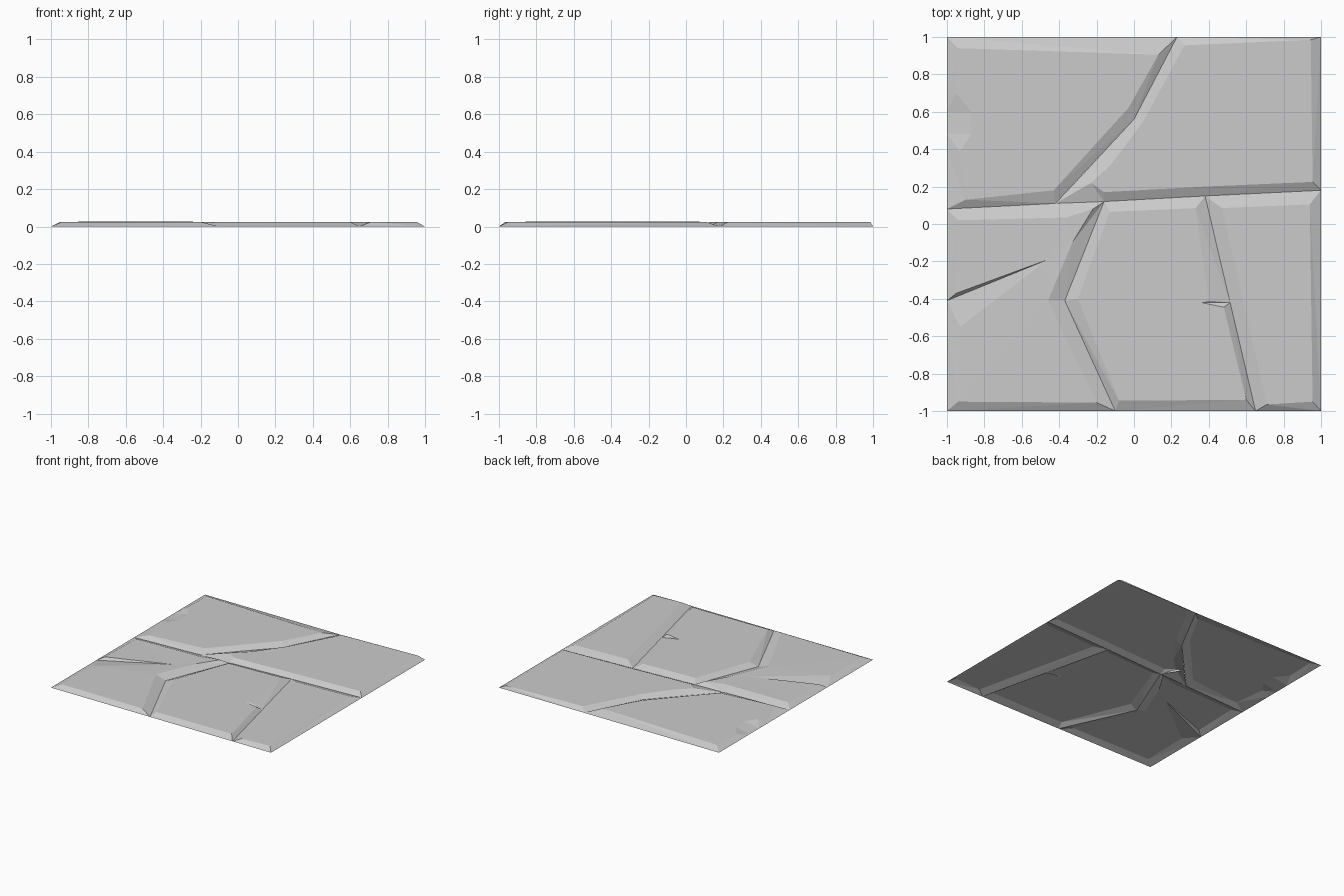
import bpy
import bmesh

TOP = 0.025    # height of the worn upper faces
RAISED = 0.028  # slightly lifted lip beside the crack

# Remove the default object
default_cube = bpy.data.objects.get("Cube")
if default_cube:
    bpy.data.objects.remove(default_cube, do_unlink=True)

# Single stone colour
stone_grey = bpy.data.materials.new("stone_grey")
stone_grey.use_nodes = True
stone_colour = (0.6, 0.6, 0.6, 1)
stone_grey.diffuse_color = stone_colour
stone_grey.node_tree.nodes["Principled BSDF"].inputs["Base Color"].default_value = stone_colour


def lift(point, height):
    """Give a plan point a height unless it already carries one."""
    return tuple(point) if len(point) == 3 else (point[0], point[1], height)


def finish(name, mesh_builder):
    """Triangulate, face everything upward and link the object."""
    bmesh.ops.triangulate(mesh_builder, faces=mesh_builder.faces[:], quad_method='SHORT_EDGE')
    mesh_builder.normal_update()
    for face in mesh_builder.faces:
        if face.normal.z < 0:
            face.normal_flip()
    mesh = bpy.data.meshes.new(name)
    mesh_builder.to_mesh(mesh)
    mesh_builder.free()
    mesh.materials.append(stone_grey)
    stone = bpy.data.objects.new(name, mesh)
    bpy.context.collection.objects.link(stone)
    return stone


def add_stone(name, rim):
    """Open-bottomed slab: pairs of (ground point, upper point) around its rim."""
    mesh_builder = bmesh.new()
    known = {}

    def vertex(point, height):
        position = lift(point, height)
        if position not in known:
            known[position] = mesh_builder.verts.new(position)
        return known[position]

    lower = [vertex(ground, 0) for ground, upper in rim]
    upper = [vertex(upper, TOP) for ground, upper in rim]
    # Sloping bevel all round the stone
    for i in range(len(rim)):
        j = (i + 1) % len(rim)
        corners = list(dict.fromkeys((lower[i], lower[j], upper[j], upper[i])))
        if len(corners) > 2:
            mesh_builder.faces.new(corners)
    # Flat upper face
    mesh_builder.faces.new(list(dict.fromkeys(upper)))
    return finish(name, mesh_builder)


# Shared ground points where the cracks meet or bend
back_left, back_right = (-1, 1), (1, 1)
front_left, front_right = (-1, -1), (1, -1)
back_crack, back_bend = (.23, 1), (0, .56)
fork, west_bend, west_crack = (-.26, .28), (-.42, .11), (-1, .08)
hub, east_joint, east_crack = (-.16, .12), (.38, .15), (1, .18)
front_bend, front_crack = (-.37, -.41), (-.1, -1)
side_crack, side_chip = (.65, -1), (.514, -.42)
splinter = (-.23, .22)


def edge(y):
    """Ground point on the left border."""
    return (-1, y)


# Back left stone with a chipped border
add_stone("back_left_stone", [
    (back_left, (-.94, .94)),
    (back_crack, (.13, .905)),
    (back_bend, (-.03, .62)),
    (west_bend, (-.43, .18)),
    (west_crack, (-.9, .13)),
    (edge(.39), (-.93, .39)),
    (edge(.48), (-.87, .48)),
    (edge(.6), (-.87, .6)),
    (edge(.7), (-.95, .7)),
])

# Back right stone with a pointed splinter at the hub
add_stone("back_right_stone", [
    (back_crack, (.27, .955)),
    (back_right, (.945, .985)),
    (east_crack, (.955, .225)),
    (east_joint, (.38, .2)),
    (hub, (-.16, .17)),
    (hub, splinter),
    (fork, splinter),
    (fork, (-.12, .32)),
    (back_bend, (.05, .55)),
])

# Front left stone with a long wedge-shaped split
add_stone("front_left_stone", [
    (west_crack, (-.94, .02)),
    (west_bend, (-.36, .035, RAISED)),
    (hub, (-.22, .08)),
    (hub, (-.33, -.1, RAISED)),
    (front_bend, (-.46, -.41, RAISED)),
    (front_crack, (-.2, -.955)),
    (front_left, (-.94, -.95)),
    (edge(-.55), (-.93, -.55)),
    (edge(-.41), (-.46, -.19)),
    (edge(-.37), (-.95, -.37)),
])

# Front middle stone with a notch in its side
add_stone("front_middle_stone", [
    (hub, (-.13, .065)),
    (east_joint, (.33, .085)),
    (side_chip, (.4, -.41)),
    (side_chip, (.36, -.42)),
    (side_chip, (.48, -.445)),
    (side_crack, (.6, -.94)),
    (front_crack, (-.08, -.945)),
    (front_bend, (-.3, -.4)),
])

# Front right stone
add_stone("front_right_stone", [
    (east_joint, (.47, .085)),
    (east_crack, (.94, .105)),
    (front_right, (.955, -.95)),
    (side_crack, (.71, -.965)),
])

# Sloping fragment filling the junction of the cracks
fragment = bmesh.new()
west_v, hub_v, tip_v, fork_v = [
    fragment.verts.new(lift(point, height))
    for point, height in ((west_bend, 0), (hub, 0), (splinter, TOP), (fork, 0))]
fragment.faces.new((west_v, hub_v, tip_v))
fragment.faces.new((west_v, tip_v, fork_v))
finish("junction_fragment", fragment)
